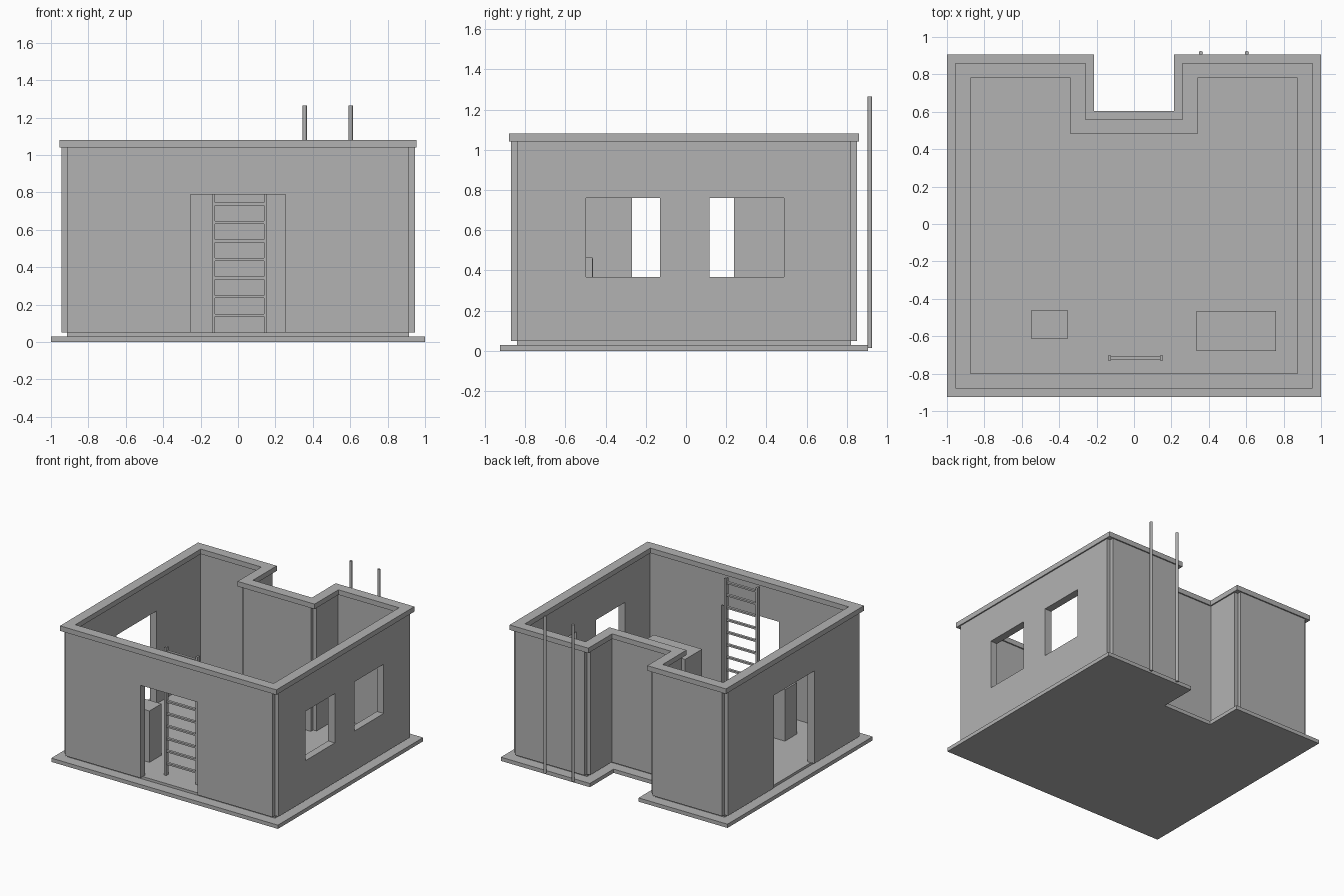
import bpy
import bmesh
from mathutils import Vector

cube = bpy.data.objects.get("Cube")
if cube:
    bpy.data.objects.remove(cube)

grey = bpy.data.materials.new("light_grey")
grey.use_nodes = True
GREY = (0.448, 0.448, 0.448, 1)
grey.diffuse_color = GREY
grey.node_tree.nodes["Principled BSDF"].inputs["Base Color"].default_value = GREY


def finish(name, bm):
    bmesh.ops.recalc_face_normals(bm, faces=bm.faces[:])
    mesh = bpy.data.meshes.new(name)
    bm.to_mesh(mesh)
    bm.free()
    mesh.materials.append(grey)
    obj = bpy.data.objects.new(name, mesh)
    bpy.context.scene.collection.objects.link(obj)
    return obj


def add_box(bm, lo, hi):
    lo, hi = Vector(lo), Vector(hi)
    verts = bmesh.ops.create_cube(bm, size=1)["verts"]
    for v in verts:
        v.co = (lo + hi) / 2 + v.co * (hi - lo)


def box(name, lo, hi):
    bm = bmesh.new()
    add_box(bm, lo, hi)
    return finish(name, bm)


def extrude_up(bm, faces, height):
    top = bmesh.ops.extrude_face_region(bm, geom=faces)["geom"]
    verts = [g for g in top if isinstance(g, bmesh.types.BMVert)]
    bmesh.ops.translate(bm, verts=verts, vec=(0, 0, height))


# Wall centre line, counter-clockwise, with the recess at the back
X, FRONT, BACK = 0.915, -0.84, 0.82
RX, RY = 0.3, 0.52
PLAN = [Vector(p) for p in ((-X, FRONT), (X, FRONT), (X, BACK), (RX, BACK),
                            (RX, RY), (-RX, RY), (-RX, BACK), (-X, BACK))]
COUNT = len(PLAN)


def offset(d):
    """Plan moved outward by d."""
    out = []
    for i, p in enumerate(PLAN):
        a = (p - PLAN[i - 1]).normalized()
        b = (PLAN[(i + 1) % COUNT] - p).normalized()
        out.append(p + d * Vector((a.y + b.y, -a.x - b.x)))
    return out


def slab(name, d, z, height):
    bm = bmesh.new()
    face = bm.faces.new([bm.verts.new((p.x, p.y, z)) for p in offset(d)])
    extrude_up(bm, [face], height)
    return finish(name, bm)


# Ground slab and floor
slab("ground_slab", 0.085, 0, 0.03)
slab("floor", 0, 0.03, 0.02)

# Walls: one panel per side, ending on the centre line
FLOOR, TOP, HALF = 0.05, 1.04, 0.03
NAMES = ["front_wall", "left_wall", "back_left_wall", "recess_left_wall",
         "recess_back_wall", "recess_right_wall", "back_right_wall", "right_wall"]
walls = {}
for i, name in enumerate(NAMES):
    a, b = PLAN[i], PLAN[(i + 1) % COUNT]
    d = (b - a).normalized()
    side = Vector((abs(d.y), abs(d.x))) * HALF
    lo = Vector((min(a.x, b.x), min(a.y, b.y))) - side
    hi = Vector((max(a.x, b.x), max(a.y, b.y))) + side
    walls[name] = box(name, (*lo, FLOOR), (*hi, TOP))


# Door and window openings
def cut(wall, lo, hi):
    cutter = box("opening_cutter", lo, hi)
    cutter.hide_render = True
    obj = walls[wall]
    mod = obj.modifiers.new("opening", "BOOLEAN")
    mod.operation = "DIFFERENCE"
    mod.solver = "EXACT"
    mod.object = cutter
    bpy.context.view_layer.objects.active = obj
    bpy.ops.object.modifier_apply(modifier=mod.name)
    bpy.data.objects.remove(cutter)


cut("front_wall", (-0.253, FRONT - 0.1, -0.1), (0.253, FRONT + 0.1, 0.79))
cut("right_wall", (-X - 0.1, -0.268, -0.1), (-X + 0.1, 0.238, 0.79))
for y in (-0.498, 0.117):
    cut("left_wall", (X - 0.1, y, 0.367), (X + 0.1, y + 0.37, 0.76))

# Coping around the wall tops
bm = bmesh.new()
outer, inner = ([bm.verts.new((p.x, p.y, TOP)) for p in offset(d)]
                for d in (0.04, -0.04))
ring = []
for i in range(COUNT):
    j = (i + 1) % COUNT
    ring.append(bm.faces.new((outer[i], outer[j], inner[j], inner[i])))
extrude_up(bm, ring, 0.04)
finish("coping", bm)

# Ladder inside the front door
bm = bmesh.new()
for x in (-0.14, 0.138):
    add_box(bm, (x, -0.73, FLOOR), (x + 0.017, -0.703, 1.07))
for i in range(10):
    z = 0.144 + i * 0.099
    add_box(bm, (-0.125, -0.727, z - 0.007), (0.14, -0.706, z + 0.007))
finish("ladder", bm)

# Cabinets on the floor
box("small_cabinet", (-0.55, -0.613, FLOOR), (-0.352, -0.462, 0.46))
box("large_cabinet", (0.333, -0.68, FLOOR), (0.76, -0.465, 0.465))

# Tall poles behind the back wall
for name, x in (("inner_pole", 0.357), ("outer_pole", 0.603)):
    bm = bmesh.new()
    bmesh.ops.create_cone(bm, cap_ends=True, segments=16, radius1=0.011,
                          radius2=0.011, depth=1.25)
    bmesh.ops.translate(bm, verts=bm.verts[:], vec=(x, 0.914, 0.64))
    finish(name, bm)
